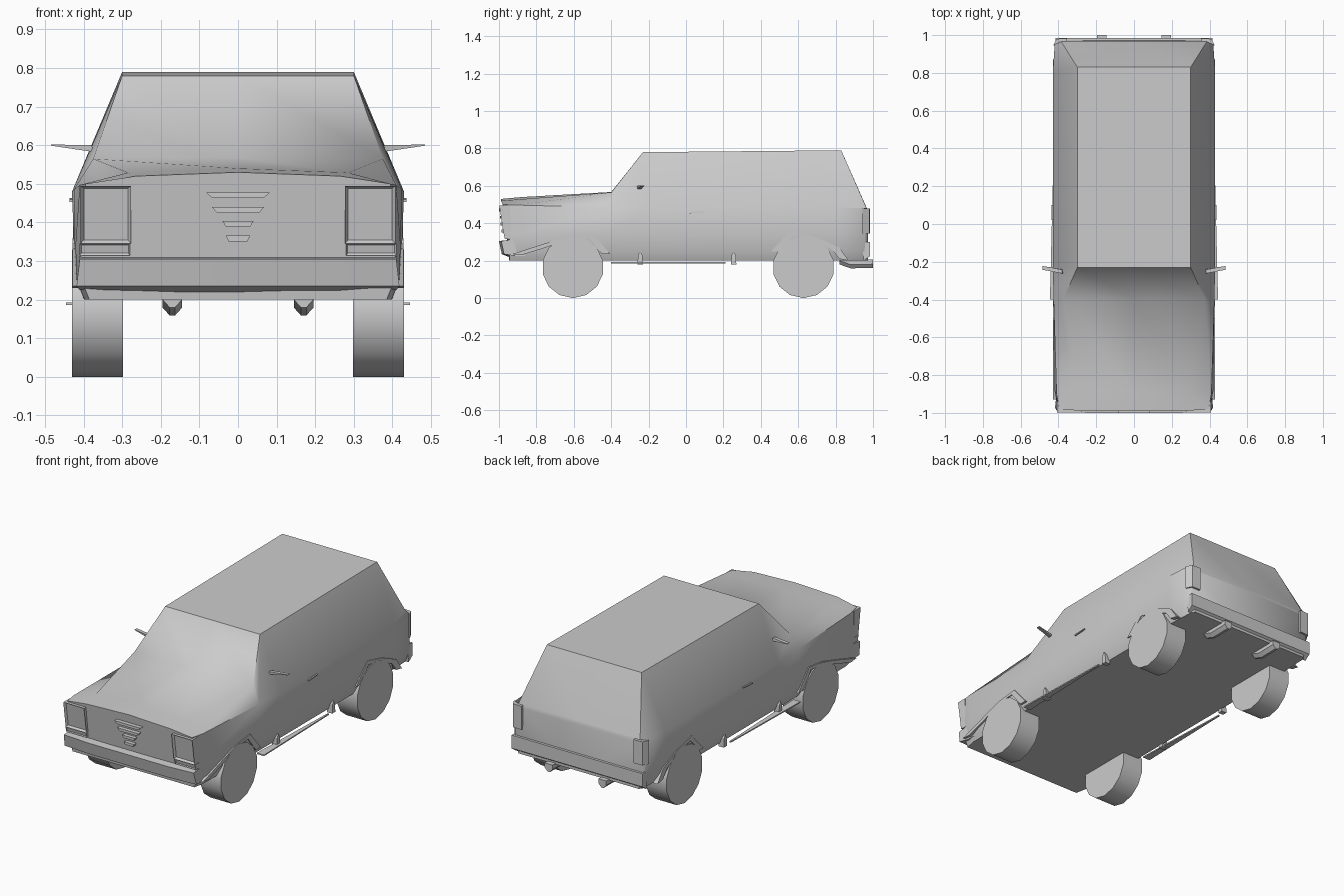
import bpy, bmesh, math

if "Cube" in bpy.data.objects:
    bpy.data.objects.remove(bpy.data.objects["Cube"])


def loft(name, rings, mirror=False, inset=None, smooth=None):
    """Skin a list of equal-length closed rings and cap both ends."""
    bm = bmesh.new()
    vs = [[bm.verts.new(p) for p in r] for r in rings]
    n = len(rings[0])
    sides = []
    for a, b in zip(vs, vs[1:]):
        for i in range(n):
            j = (i + 1) % n
            sides.append(bm.faces.new((a[i], a[j], b[j], b[i])))
    bm.faces.new(vs[0])
    bm.faces.new(vs[-1])
    bmesh.ops.recalc_face_normals(bm, faces=bm.faces[:])
    if inset:
        bmesh.ops.inset_region(bm, faces=[sides[0]], thickness=inset[0], depth=inset[1])
    me = bpy.data.meshes.new(name)
    bm.to_mesh(me)
    bm.free()
    ob = bpy.data.objects.new(name, me)
    bpy.context.collection.objects.link(ob)
    if mirror:
        ob.modifiers.new("Mirror", 'MIRROR')
    if smooth:
        bpy.ops.object.select_all(action='DESELECT')
        ob.select_set(True)
        bpy.context.view_layer.objects.active = ob
        bpy.ops.object.shade_smooth_by_angle(angle=math.radians(smooth))
    return ob


def slab(name, profile, x0, x1, **kw):
    """Extrude a (y, z) profile sideways from x0 to x1."""
    return loft(name, [[(x, y, z) for y, z in profile] for x in (x0, x1)], **kw)


def section(low_y, low_x, belt, top, mid_z):
    """Symmetric body ring: floor, sill, belt line, top edge, centre ridge."""
    half = [(low_x - .02, low_y, .20), (low_x, low_y, .25), (low_x + .003, low_y, .34),
            belt, top]
    left = [(-x, y, z) for x, y, z in reversed(half)]
    return [(0, low_y, .20)] + half + [(0, top[1], mid_z)] + left


# body shell, nose to tail
loft("body", [
    section(-.945, .405, (.395, -.98, .50), (.265, -.99, .52), .53),
    section(-.88, .418, (.41, -.90, .497), (.285, -.88, .529), .54),
    section(-.42, .422, (.425, -.42, .485), (.375, -.40, .565), .567),
    section(-.22, .422, (.43, -.22, .48), (.30, -.23, .78), .78),
    section(.80, .422, (.43, .80, .48), (.30, .83, .79), .79),
    section(.955, .415, (.42, .95, .48), (.385, .965, .483), .485),
    section(.972, .40, (.395, .968, .46), (.375, .97, .47), .47),
], smooth=50)

# front bumper, slightly deeper in the middle
bumper = []
for x, back, drop in ((-.41, .012, .02), (-.25, 0, .008), (0, 0, 0), (.25, 0, .008), (.41, .012, .02)):
    bumper.append([(x, -1.0 + back, .305), (x * 1.02, -.985 + back, .235),
                   (x, -.91, .205 + drop), (x, -.86, .205 + drop), (x, -.90, .315)])
loft("front_bumper", bumper, smooth=50)

# rear bumper
slab("rear_bumper", [(.94, .30), (.985, .30), (.985, .225), (.95, .20)], -.415, .415)

# headlights with recessed glass, and indicators below
slab("headlight", [(-.998, .495), (-.976, .345), (-.93, .345), (-.94, .495)],
     .277, .408, mirror=True, inset=(.012, -.012))
slab("indicator", [(-.975, .345), (-.968, .315), (-.93, .315), (-.93, .345)],
     .28, .41, mirror=True, inset=(.006, -.005))

# grille bars, shorter towards the bottom
for z, w in ((.471, .083), (.433, .068), (.397, .04), (.359, .031)):
    y = -.977 - (z - .36) * .12
    loft("grille_bar", [[(-w, yy, z + .007), (w, yy, z + .007),
                         (w * .8, yy, z - .008), (-w * .8, yy, z - .008)]
                        for yy in (y - .01, y + .04)])

# tail lights wrapping the rear corners
loft("tail_light", [[(.355, .955, z), (.355, .983, z), (.41, .98, z),
                     (.428, .945, z), (.40, .94, z)] for z in (.345, .48)], mirror=True)

# wheels: short fourteen-sided drums
for y in (-.605, .628):
    rim = [(y + .165 * math.cos(a), .165 + .165 * math.sin(a))
           for a in [math.tau * (i + .5) / 14 for i in range(14)]]
    slab("wheel", rim, .298, .43, mirror=True, smooth=40)

# wheel arch lips
arch_front = [(-.93, .235), (-.76, .29), (-.62, .332), (-.50, .346), (-.405, .235),
              (-.45, .235), (-.52, .325), (-.62, .318), (-.75, .27), (-.88, .23)]
arch_rear = [(.455, .25), (.56, .36), (.70, .325), (.82, .27), (.87, .20),
             (.82, .21), (.78, .26), (.69, .305), (.57, .335), (.49, .25)]
for lip in (arch_front, arch_rear):
    slab("wheel_arch", lip, .40, .429, mirror=True)

# tapering side steps and their brackets
loft("side_step", [[(.40, -.40, z), (.445, -.40, z), (.43, .21, z), (.422, .21, z)]
                   for z in (.186, .193)], mirror=True)
for y in (-.245, .255):
    slab("step_bracket", [(y - .014, .18), (y + .014, .18), (y + .012, .23), (y, .25), (y - .012, .23)],
         .395, .428, mirror=True)

# door handles
slab("door_handle", [(.02, .453), (.10, .458), (.10, .463), (.02, .46)], .42, .437, mirror=True)

# thin pointed mirrors
loft("mirror", [[(.37, y, .582), (.485, y + .02, .599), (.485, y + .02, .602), (.38, y, .60)]
                for y in (-.262, -.242)], mirror=True)

# exhaust tips
pipe = [(.145, .20), (.195, .20), (.195, .175), (.177, .155), (.163, .155), (.145, .175)]
loft("exhaust", [[(x, y, z + up) for x, z in pipe] for y, up in ((.82, .025), (.88, .004), (1.0, .006))],
     mirror=True, smooth=40)
